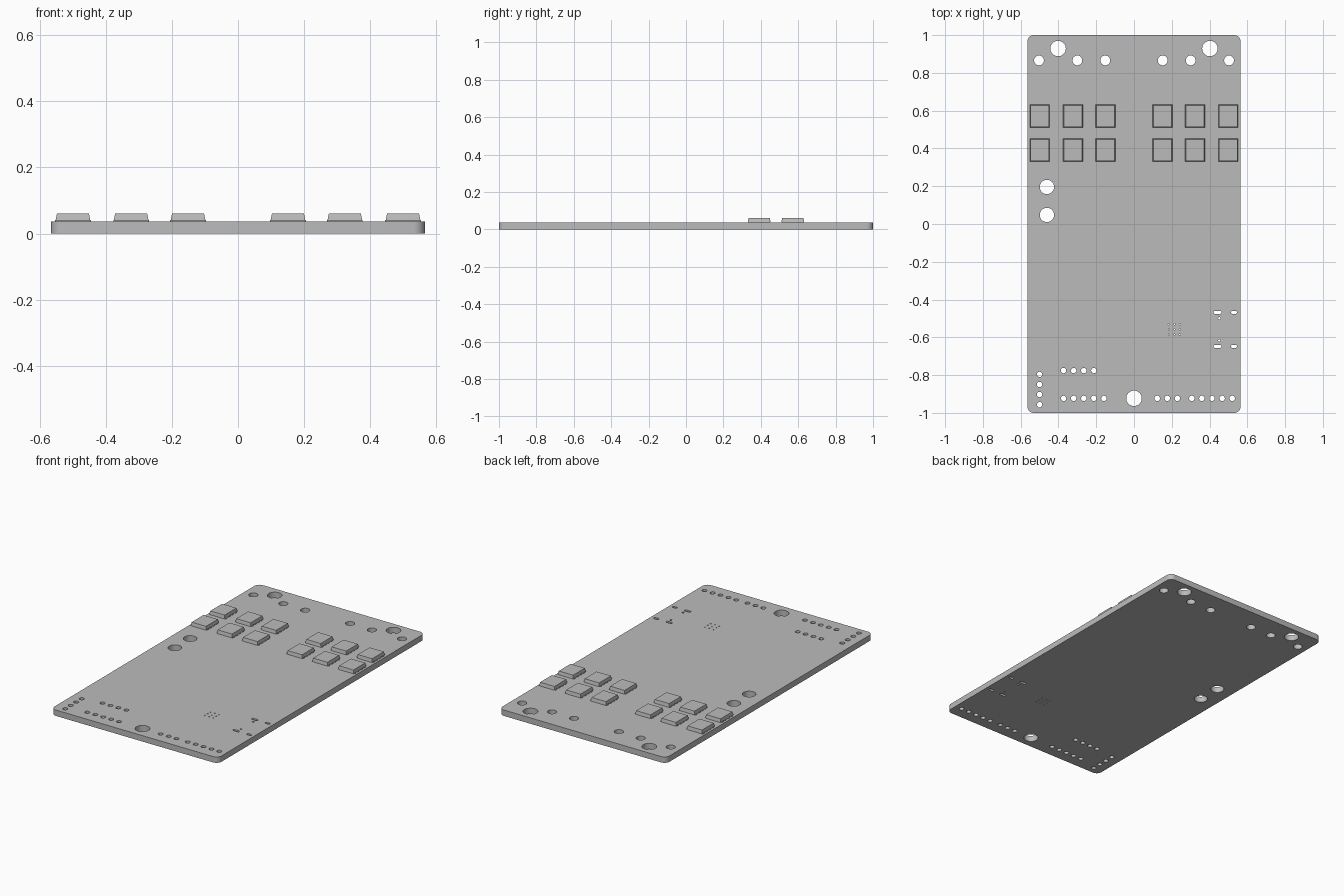
import bpy, bmesh, math

if "Cube" in bpy.data.objects:
    bpy.data.objects.remove(bpy.data.objects["Cube"])

# Single plain grey for everything
grey = bpy.data.materials.new("plain_grey")
grey.use_nodes = True
colour = (0.5, 0.5, 0.5, 1)
grey.diffuse_color = colour
grey.node_tree.nodes["Principled BSDF"].inputs["Base Color"].default_value = colour

HALF_X, HALF_Y, THICK = 0.565, 1.0, 0.036


def rounded(cx, cy, half_x, half_y, r, steps):
    """Outline of a rounded rectangle; a circle when r equals both halves."""
    points = []
    for corner, (sx, sy) in enumerate([(1, 1), (-1, 1), (-1, -1), (1, -1)]):
        for i in range(steps + 1):
            a = math.pi / 2 * (corner + i / steps)
            p = (cx + sx * (half_x - r) + r * math.cos(a),
                 cy + sy * (half_y - r) + r * math.sin(a))
            if not points or math.dist(p, points[-1]) > 1e-5:
                points.append(p)
    if math.dist(points[0], points[-1]) < 1e-5:
        points.pop()
    return points


def circle(x, y, r, steps=6):
    return rounded(x, y, r, r, r, steps)


# Board outline, then every drilled hole
loops = [rounded(0, 0, HALF_X, HALF_Y, 0.035, 8)]

# Mounting holes
for x, y in [(-0.402, 0.929), (0.402, 0.929), (0, -0.923)]:
    loops.append(circle(x, y, 0.041, 8))
for y in (0.196, 0.048):
    loops.append(circle(-0.461, y, 0.038, 8))

# Power wire holes along the back
for x in (0.152, 0.3, 0.503):
    loops += [circle(s * x, 0.866, 0.026) for s in (-1, 1)]

# Pin header rows: start x, y, count
PITCH = 0.0535
for x, y, count in [(-0.373, -0.923, 5), (0.123, -0.923, 3),
                    (0.306, -0.923, 5), (-0.373, -0.776, 4)]:
    loops += [circle(x + i * PITCH, y, 0.0145, 4) for i in range(count)]
loops += [circle(-0.5, -0.796 - i * PITCH, 0.0145, 4) for i in range(4)]

# Connector slots and locating holes, mirrored about the connector axis
for s in (-1, 1):
    y = -0.558 + s * 0.09
    loops.append(rounded(0.442, y, 0.021, 0.008, 0.008, 4))
    loops.append(rounded(0.529, y, 0.016, 0.008, 0.008, 4))
    loops.append(circle(0.452, -0.558 + s * 0.059, 0.0065, 3))

# Thermal vias
for i in (-1, 0, 1):
    loops += [circle(0.214 + i * 0.029, -0.558 + j * 0.027, 0.004, 2) for j in (-1, 0, 1)]

# Fill the outline around the holes and extrude it
curve = bpy.data.curves.new("board_profile", "CURVE")
curve.dimensions = "2D"
curve.fill_mode = "BOTH"
curve.extrude = THICK / 2
for loop in loops:
    spline = curve.splines.new("POLY")
    spline.points.add(len(loop) - 1)
    for point, (x, y) in zip(spline.points, loop):
        point.co = (x, y, 0, 1)
    spline.use_cyclic_u = True
profile = bpy.data.objects.new("board_profile", curve)
bpy.context.collection.objects.link(profile)
bpy.context.view_layer.update()
mesh = bpy.data.meshes.new_from_object(profile.evaluated_get(bpy.context.evaluated_depsgraph_get()))
bpy.data.objects.remove(profile)

bm = bmesh.new()
bm.from_mesh(mesh)
bmesh.ops.remove_doubles(bm, verts=bm.verts, dist=1e-5)
bmesh.ops.translate(bm, verts=bm.verts, vec=(0, 0, THICK / 2))
bmesh.ops.recalc_face_normals(bm, faces=bm.faces)
bm.to_mesh(mesh)
bm.free()
mesh.name = "circuit_board"
mesh.materials.clear()
mesh.materials.append(grey)
board = bpy.data.objects.new("circuit_board", mesh)
bpy.context.collection.objects.link(board)
bpy.context.view_layer.objects.active = board
board.select_set(True)
bpy.ops.object.shade_smooth_by_angle(angle=math.radians(35))


def box(bm, centre, size, taper=0):
    """Box whose top is drawn in by taper on each side."""
    verts = bmesh.ops.create_cube(bm, size=1)["verts"]
    for v in verts:
        top = v.co.z > 0
        for axis in range(3):
            extent = size[axis] - (2 * taper if top and axis < 2 else 0)
            v.co[axis] = centre[axis] + v.co[axis] * extent


# Transistor package: tapered body with flat leads down both sides
bm = bmesh.new()
box(bm, (0, 0, 0.014), (0.105, 0.122, 0.02), 0.004)
box(bm, (0, 0, 0.002), (0.096, 0.112, 0.005))
for side in (-1, 1):
    for i in range(4):
        box(bm, (side * 0.046, (i - 1.5) * 0.03, 0.002), (0.016, 0.014, 0.006))
chip_mesh = bpy.data.meshes.new("transistor")
bm.to_mesh(chip_mesh)
bm.free()
chip_mesh.materials.append(grey)

# Two rows of six packages
for x in (0.151, 0.323, 0.499):
    for side, name in ((-1, "right"), (1, "left")):
        for y, row in ((0.571, "back"), (0.391, "front")):
            chip = bpy.data.objects.new(f"transistor_{row}_{name}", chip_mesh)
            chip.location = (side * x, y, THICK)
            bpy.context.collection.objects.link(chip)
